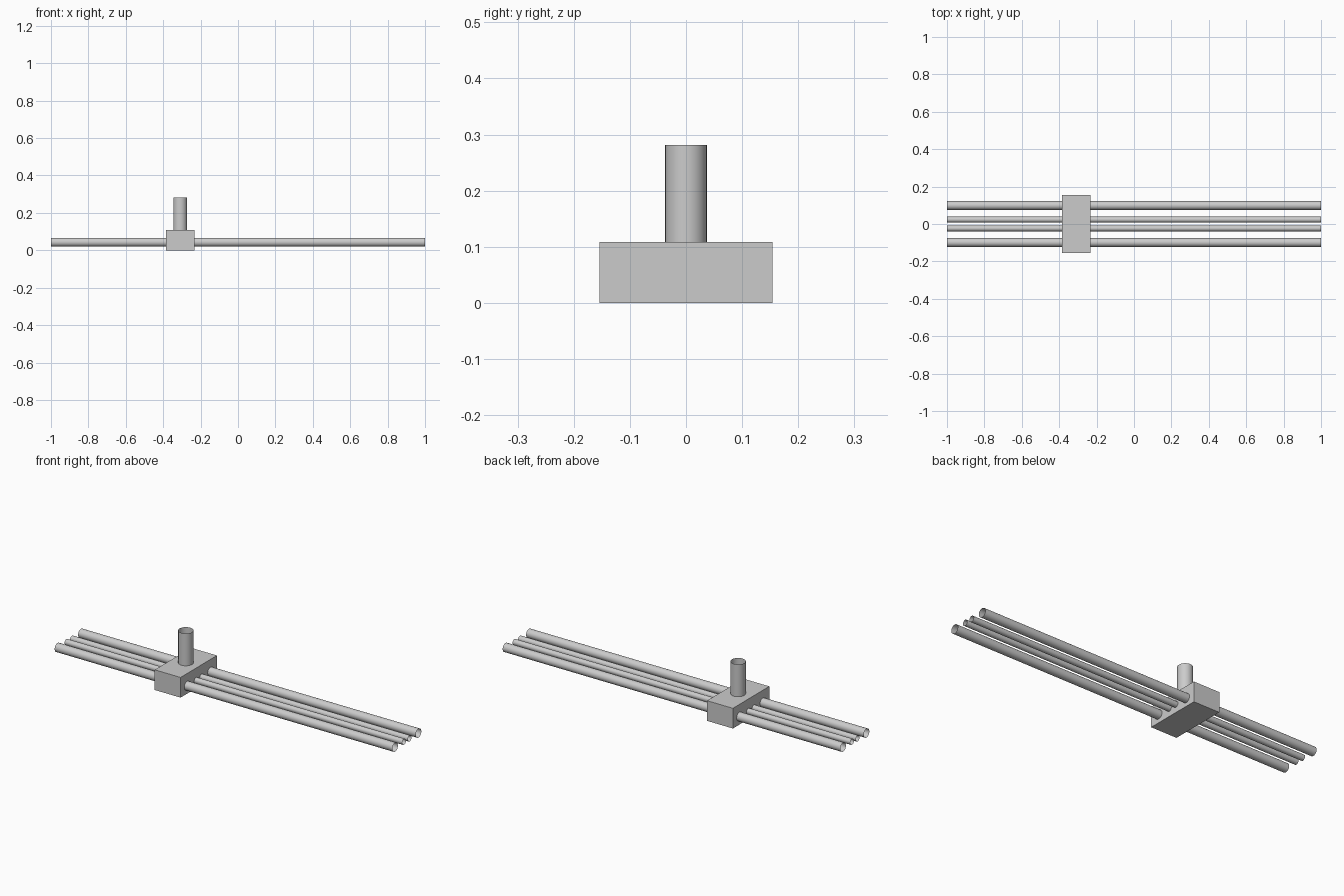
import bpy
import math

if "Cube" in bpy.data.objects:
    bpy.data.objects.remove(bpy.data.objects["Cube"])

BLOCK_X = -0.309
BLOCK_H = 0.108


def open_tube(name, radius, length, location, rotation=(0, 0, 0)):
    """Thin open-ended round tube with a smooth wall."""
    bpy.ops.mesh.primitive_cylinder_add(
        vertices=32, radius=radius, depth=length, end_fill_type='NOTHING',
        location=location, rotation=rotation)
    tube = bpy.context.object
    tube.name = name
    bpy.ops.object.transform_apply(location=False, rotation=True, scale=False)
    bpy.ops.object.shade_smooth_by_angle(angle=math.radians(30))
    return tube


# Four long rails: a large outer and a small inner one on each side
for side, sign in (("front", -1), ("back", 1)):
    for kind, y, radius in (("outer", 0.099, 0.0235), ("inner", 0.0235, 0.0155)):
        open_tube(f"{side}_{kind}_rail", radius, 2.0, (0, sign * y, 0.043),
                  (0, math.pi / 2, 0))

# Block clamped around the rails
bpy.ops.mesh.primitive_cube_add(size=1, location=(BLOCK_X, 0, BLOCK_H / 2))
block = bpy.context.object
block.name = "junction_block"
block.scale = (0.153, 0.308, BLOCK_H)
bpy.ops.object.transform_apply(location=False, rotation=False, scale=True)

# Upright outlet pipe standing on the block
PIPE_TOP = 0.281
open_tube("upright_pipe", 0.037, PIPE_TOP - BLOCK_H,
          (BLOCK_X, 0, (PIPE_TOP + BLOCK_H) / 2))
